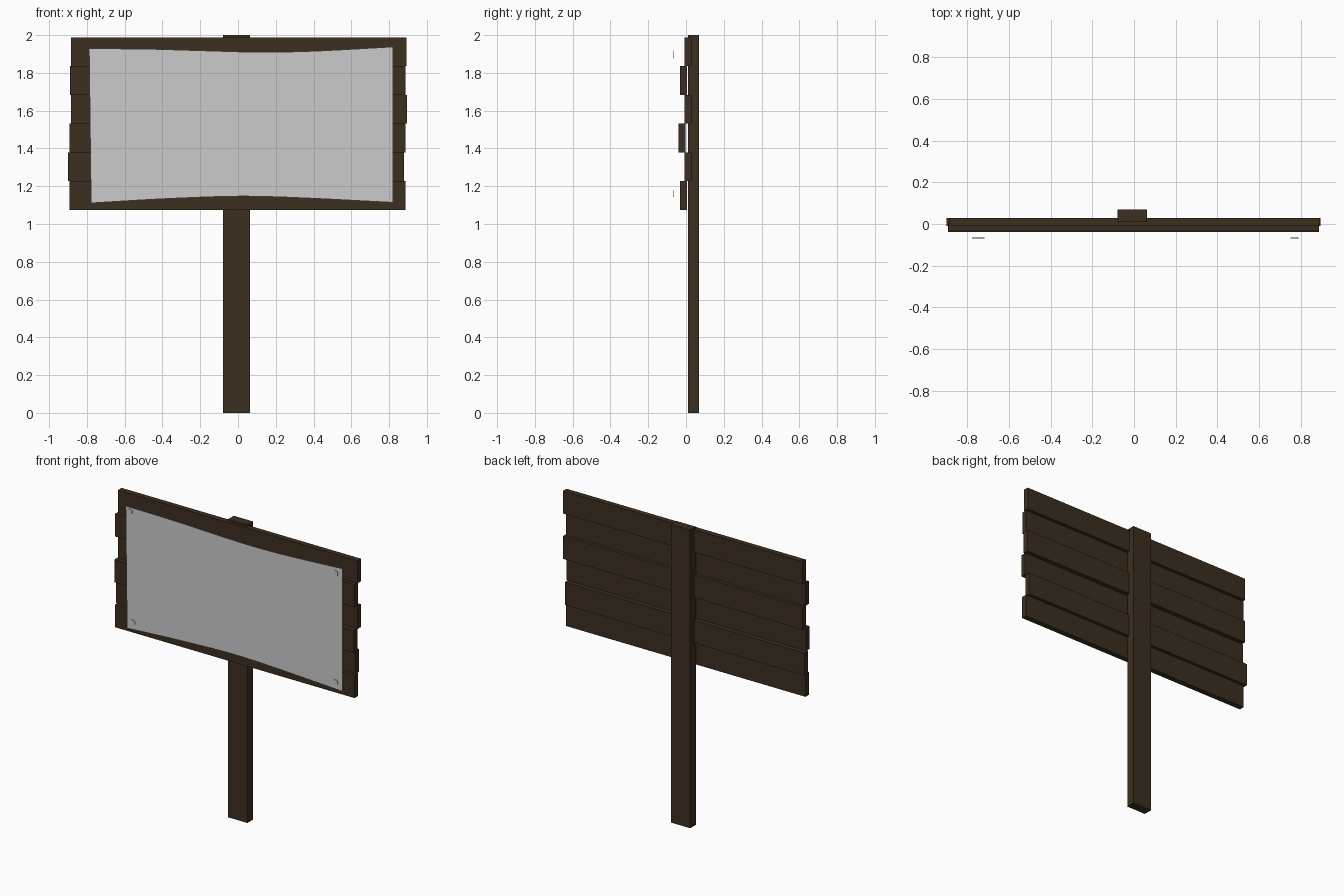
import bpy, bmesh, math
from mathutils import Matrix

if "Cube" in bpy.data.objects:
    bpy.data.objects.remove(bpy.data.objects["Cube"])

wood = bpy.data.materials.new("dark_wood")
wood.diffuse_color = (0.045, 0.028, 0.014, 1)
wood.use_nodes = True
wood.node_tree.nodes["Principled BSDF"].inputs["Base Color"].default_value = wood.diffuse_color


def finish(name, bm, mat=None):
    mesh = bpy.data.meshes.new(name)
    bm.to_mesh(mesh)
    bm.free()
    obj = bpy.data.objects.new(name, mesh)
    bpy.context.collection.objects.link(obj)
    if mat:
        mesh.materials.append(mat)
    return obj


def box(name, x, y, z, mat):
    bm = bmesh.new()
    bmesh.ops.create_cube(bm, size=1)
    for v in bm.verts:
        v.co = [r[0] if c < 0 else r[1] for c, r in zip(v.co, (x, y, z))]
    return finish(name, bm, mat)


def curve_z(points, x):
    # Catmull-Rom style height lookup along x
    n = len(points)
    i = max(k for k in range(n - 1) if points[k][0] <= x + 1e-9)
    (x1, z1), (x2, z2) = points[i], points[i + 1]

    def slope(k):
        a, b = points[max(k - 1, 0)], points[min(k + 1, n - 1)]
        return (b[1] - a[1]) / (b[0] - a[0])
    h = x2 - x1
    t = (x - x1) / h
    return ((2*t**3 - 3*t**2 + 1) * z1 + (t**3 - 2*t**2 + t) * h * slope(i)
            + (3*t**2 - 2*t**3) * z2 + (t**3 - t**2) * h * slope(i + 1))


# Post
box("post", (-0.08, 0.063), (0.01, 0.07), (0, 2), wood)

# Staggered planks, top to bottom: left, right, front y
planks = [(-0.884, 0.892, -0.008), (-0.890, 0.886, -0.031),
          (-0.884, 0.894, -0.009), (-0.891, 0.887, -0.039),
          (-0.899, 0.880, -0.009), (-0.891, 0.887, -0.031)]
step = (1.988 - 1.074) / 6
for i, (x0, x1, y) in enumerate(planks):
    top = 1.988 - i * step
    box(f"plank_{i + 1}", (x0, x1), (y, y + 0.037), (top - step, top), wood)

# Paper sheet with sagging top and bottom edges
top_edge = [(-0.788, 1.929), (-0.47, 1.926), (-0.2, 1.918), (0.1, 1.910),
            (0.3, 1.912), (0.5, 1.920), (0.82, 1.938)]
low_edge = [(-0.778, 1.111), (-0.4, 1.133), (0, 1.147), (0.3, 1.140), (0.82, 1.114)]
bm = bmesh.new()
N = 24
cols = []
for k in range(N + 1):
    pair = []
    for edge in (low_edge, top_edge):
        x = edge[0][0] + (edge[-1][0] - edge[0][0]) * k / N
        pair.append(bm.verts.new((x, -0.065, curve_z(edge, x))))
    cols.append(pair)
for a, b in zip(cols, cols[1:]):
    bm.faces.new((a[0], b[0], b[1], a[1]))
finish("paper", bm)

# Nail heads at the corners
for i, (x, z) in enumerate([(-0.757, 1.90), (0.77, 1.894), (-0.736, 1.161), (0.77, 1.161)]):
    bm = bmesh.new()
    bmesh.ops.create_cone(bm, cap_ends=True, segments=24, radius1=0.019, radius2=0.019, depth=0.005,
                          matrix=Matrix.Translation((x, -0.0675, z)) @ Matrix.Rotation(math.pi / 2, 4, 'X'))
    finish(f"nail_head_{i + 1}", bm)
